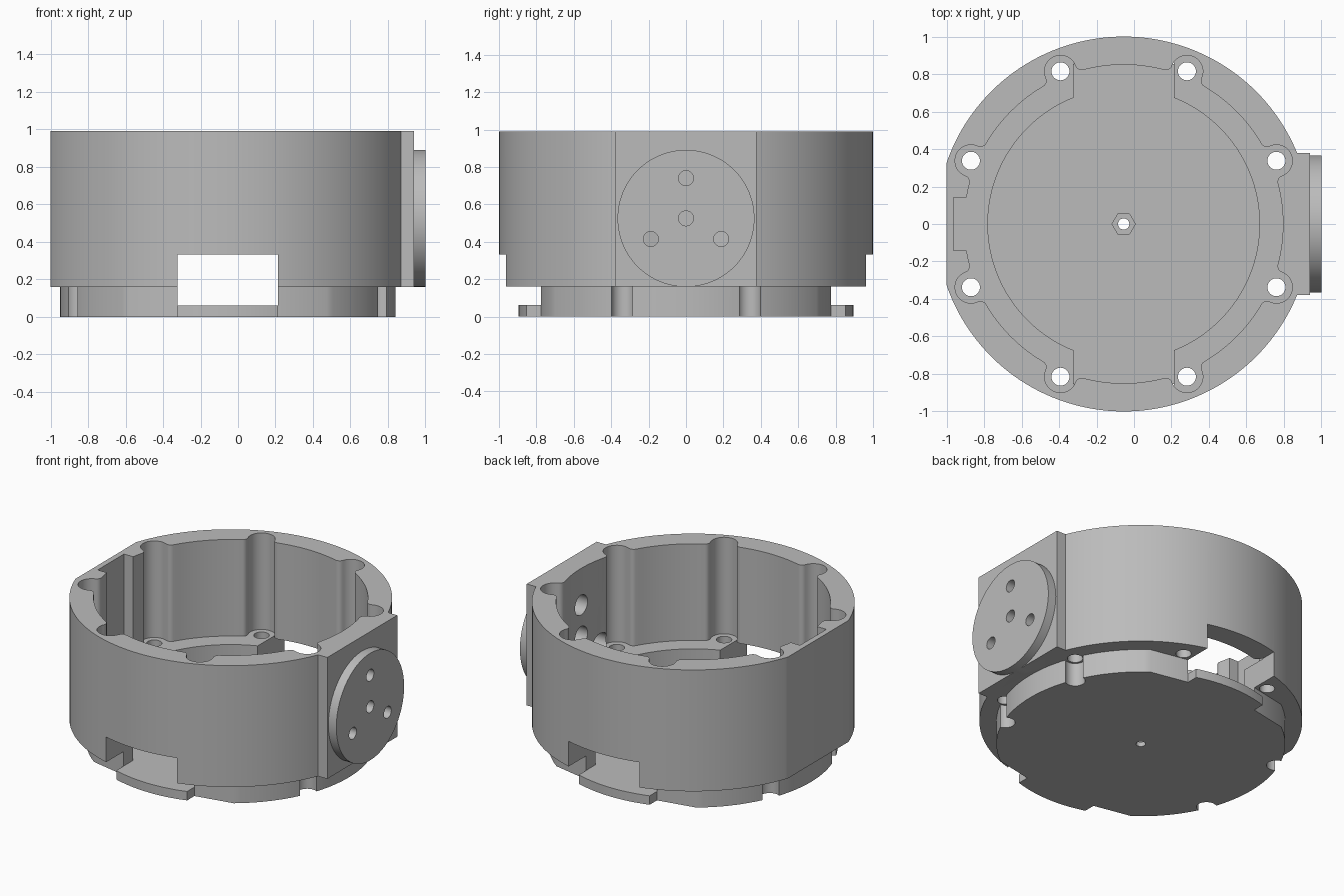
import bpy, bmesh
from math import cos, sin, pi, radians, atan2, acos, sqrt

if "Cube" in bpy.data.objects:
    bpy.data.objects.remove(bpy.data.objects["Cube"], do_unlink=True)

CX = -0.055                      # axis of the round body
BOLT_R = 0.882                   # bolt circle
BOLTS = [radians(22.5 + 45 * k) for k in range(8)]
LEDGE, FLOOR, SKIRT, TOP = 0.33, 0.06, 0.16, 0.99
SLOT = 0.268                     # half width of the side windows

grey = bpy.data.materials.new("plain grey")
grey.use_nodes = True
grey.diffuse_color = (0.5, 0.5, 0.5, 1)
grey.node_tree.nodes["Principled BSDF"].inputs["Base Color"].default_value = (0.5, 0.5, 0.5, 1)


def prism(name, outline, z0, z1):
    """Extrude a closed xy outline between two heights."""
    bm = bmesh.new()
    face = bm.faces.new([bm.verts.new((x, y, z0)) for x, y in outline])
    top = bmesh.ops.extrude_face_region(bm, geom=[face])["geom"]
    bmesh.ops.translate(bm, vec=(0, 0, z1 - z0),
                        verts=[v for v in top if isinstance(v, bmesh.types.BMVert)])
    bmesh.ops.recalc_face_normals(bm, faces=bm.faces)
    mesh = bpy.data.meshes.new(name)
    bm.to_mesh(mesh)
    bm.free()
    mesh.materials.append(grey)
    ob = bpy.data.objects.new(name, mesh)
    bpy.context.collection.objects.link(ob)
    return ob


def arc(cx, cy, r, a0, a1, n):
    return [(cx + r * cos(a0 + (a1 - a0) * i / n), cy + r * sin(a0 + (a1 - a0) * i / n))
            for i in range(n + 1)]


def disc(name, x, y, r, z0, z1, n=32):
    return prism(name, arc(x, y, r, 0, 2 * pi, n)[:-1], z0, z1)


def box(name, x0, x1, y0, y1, z0, z1):
    return prism(name, [(x0, y0), (x1, y0), (x1, y1), (x0, y1)], z0, z1)


def side_disc(name, y, z, r, x0, x1, n=32):
    """Round part lying along x."""
    ob = disc(name, -z, y, r, x0, x1, n)
    for v in ob.data.vertices:
        a, b, c = v.co
        v.co = (c, b, -a)
    return ob


def boolean(target, other, op="DIFFERENCE"):
    mod = target.modifiers.new("cut", "BOOLEAN")
    mod.object, mod.operation, mod.solver = other, op, "EXACT"
    bpy.ops.object.select_all(action="DESELECT")
    bpy.context.view_layer.objects.active = target
    target.select_set(True)
    bpy.ops.object.modifier_apply(modifier=mod.name)
    bpy.data.objects.remove(other, do_unlink=True)


def cavity_outline(r=0.85, lobe=0.085, fillet=0.035):
    """Circle with a filleted lobe at every bolt."""
    far, c = r + fillet, BOLT_R
    d = acos((far**2 + c**2 - (lobe + fillet)**2) / (2 * far * c))
    fx, fy = far * cos(d), -far * sin(d)
    turn = atan2(-fy, c - fx)
    swing = atan2(-fy, fx - c)
    corner = arc(fx, fy, fillet, pi - d, turn, 6)
    half = corner + arc(c, 0, lobe, -swing, swing, 24)[1:-1]
    local = half + [(x, -y) for x, y in reversed(corner)]
    pts = []
    for a in BOLTS:
        pts += [(CX + x * cos(a) - y * sin(a), x * sin(a) + y * cos(a)) for x, y in local]
        pts += arc(CX, 0, r, a + d, a + pi / 4 - d, 12)[1:-1]
    return pts


def base_outline(r=0.895):
    """Round base with flats beside each window plate."""
    edge = sqrt(r * r - SLOT * SLOT)
    quarter = arc(0, 0, r, 0, radians(53.8), 20)
    quarter += [(SLOT, 0.775)] + arc(0, 0, r, atan2(edge, SLOT), pi / 2, 8)
    half = quarter + [(-x, y) for x, y in reversed(quarter[:-1])]
    full = half + [(x, -y) for x, y in reversed(half[1:-1])]
    return [(CX + x, y) for x, y in full]


# Outer shell with the flat mounting face on its left and a shaved right side
housing = disc("housing", CX, 0, 1.0, SKIRT, TOP, 160)
boolean(housing, box("mount_block", 0.3, 0.94, -0.378, 0.378, SKIRT, TOP), "UNION")
boolean(housing, box("left_trim", 0.94, 1.3, -1, 1, 0, 1.2))
boolean(housing, box("right_trim", -1.3, -1.0, -1, 1, 0, 1.2))

# Base with notches under the bolts that lie away from the windows
base = prism("base", base_outline(), 0, 0.25)
for a in BOLTS:
    if abs(cos(a)) > 0.5:
        boolean(base, disc("notch", CX + BOLT_R * cos(a), BOLT_R * sin(a), 0.0625, -0.1, 0.4))
boolean(housing, base, "UNION")

# Round connector pad
boolean(housing, side_disc("connector_pad", 0, 0.525, 0.366, 0.88, 1.0, 96), "UNION")

# Upper cavity, relief pocket and lower well
boolean(housing, prism("cavity", cavity_outline(), LEDGE, 1.2))
boolean(housing, box("relief_pocket", -0.962, -0.7, -0.142, 0.142, LEDGE + 0.001, 1.2))
boolean(housing, disc("well", CX, 0, 0.725, FLOOR, 0.6, 128))

# Windows on the front and back
for y0, y1 in ((-1.2, -0.5), (0.5, 1.2)):
    boolean(housing, box("window", CX - SLOT, CX + SLOT, y0, y1, FLOOR + 0.001, LEDGE + 0.002))

# Bolt holes through the ledge
for a in BOLTS:
    boolean(housing, disc("bolt_hole", CX + BOLT_R * cos(a), BOLT_R * sin(a), 0.048, 0.1, 0.5))

# Hexagonal nut recess and centre hole in the floor
boolean(housing, disc("nut_recess", CX, 0, 0.062, 0.03, 0.2, 6))
boolean(housing, disc("centre_hole", CX, 0, 0.03, -0.1, 0.2, 24))

# Connector holes, wider on the inside
for y, z in ((0, 0.74), (0, 0.525), (-0.188, 0.415), (0.188, 0.415)):
    boolean(housing, side_disc("counterbore", y, z, 0.068, 0.6, 0.9))
    boolean(housing, side_disc("connector_hole", y, z, 0.04, 0.6, 1.2))

bpy.ops.object.shade_smooth_by_angle(angle=radians(30))
